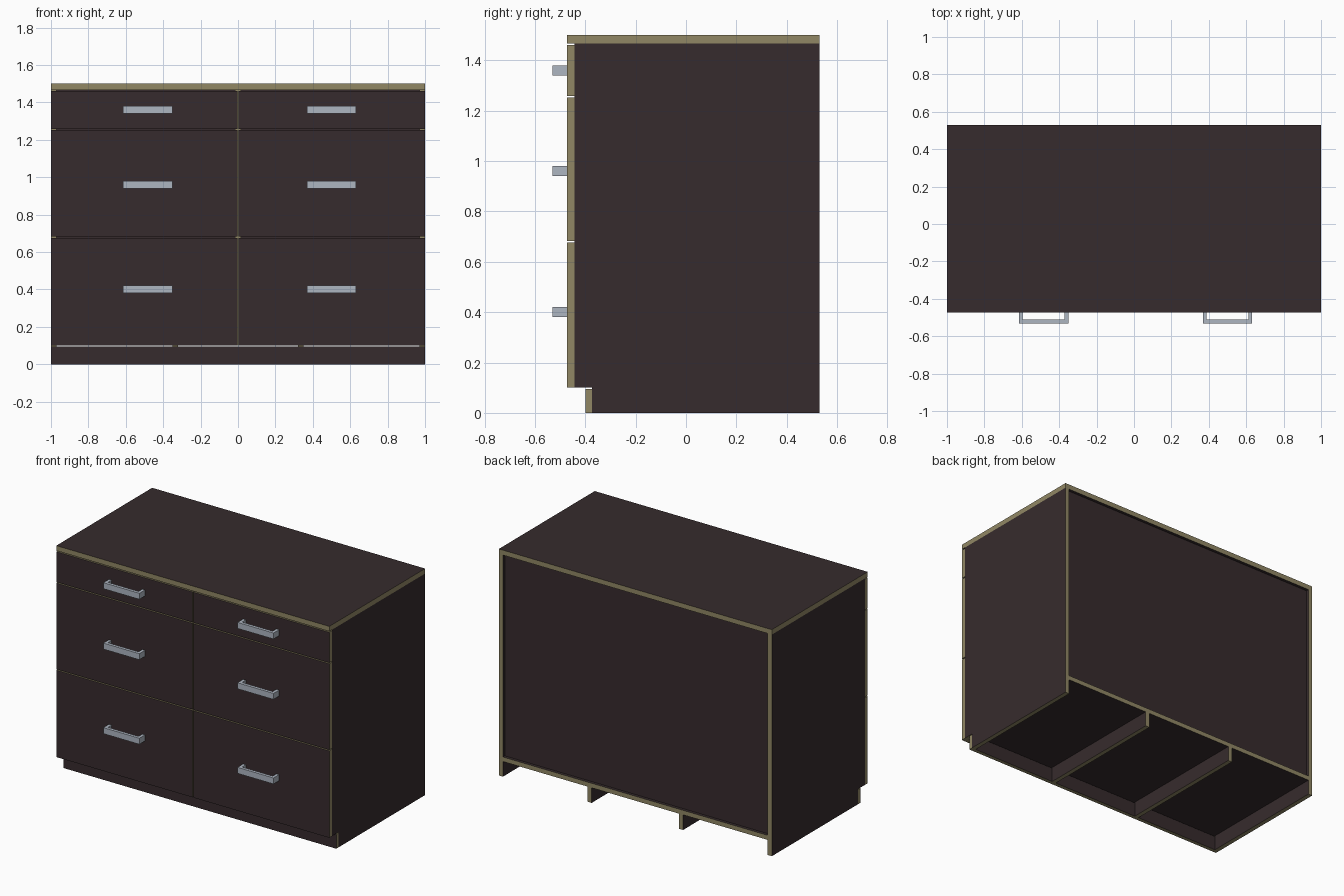
import bpy, bmesh

if "Cube" in bpy.data.objects:
    bpy.data.objects.remove(bpy.data.objects["Cube"])

def material(name, rgb):
    m = bpy.data.materials.new(name)
    m.diffuse_color = (*rgb, 1)
    m.use_nodes = True
    m.node_tree.nodes["Principled BSDF"].inputs["Base Color"].default_value = m.diffuse_color
    return m

DARK = material("dark_brown_veneer", (0.037, 0.024, 0.026))
EDGE = material("tan_edge", (0.285, 0.245, 0.130))
METAL = material("grey_metal", (0.42, 0.465, 0.535))

def prism(name, profile, axis, lo, hi, mats):
    """Extrude a 2D profile along an axis; caps get slot 0, rims the last slot."""
    def place(p, t):
        c = list(p)
        c.insert(axis, t)
        return c
    bm = bmesh.new()
    face = bm.faces.new([bm.verts.new(place(p, lo)) for p in profile])
    ext = bmesh.ops.extrude_face_region(bm, geom=[face])
    for v in ext["geom"]:
        if isinstance(v, bmesh.types.BMVert):
            v.co[axis] = hi
    bmesh.ops.recalc_face_normals(bm, faces=bm.faces)
    for f in bm.faces:
        f.material_index = 0 if abs(f.normal[axis]) > 0.9 else len(mats) - 1
    me = bpy.data.meshes.new(name)
    bm.to_mesh(me)
    bm.free()
    for m in mats:
        me.materials.append(m)
    ob = bpy.data.objects.new(name, me)
    bpy.context.collection.objects.link(ob)
    return ob

def panel(name, x, y, z):
    """Board with veneered broad faces and tan edges."""
    r = [x, y, z]
    axis = min(range(3), key=lambda i: r[i][1] - r[i][0])
    lo, hi = r.pop(axis)
    (a0, a1), (b0, b1) = r
    return prism(name, [(a0, b0), (a1, b0), (a1, b1), (a0, b1)],
                 axis, lo, hi, [DARK, EDGE])

FRONT, CASE, BACK = -0.473, -0.443, 0.53
TOP, T, KICK = 1.467, 0.03, 0.10

# Top board, floor board, recessed back and central divider
panel("top_board", (-1, 1), (FRONT, BACK), (TOP, 1.5))
panel("floor_board", (-1 + T, 1 - T), (CASE, BACK), (KICK, KICK + T))
panel("back_board", (-1 + T, 1 - T), (BACK - 0.035, BACK - 0.02), (KICK + T, TOP))
panel("divider", (-T / 2, T / 2), (CASE, BACK - 0.035), (KICK + T, TOP))

# Side boards with a toe notch
side = [(-0.374, 0), (BACK, 0), (BACK, TOP), (CASE, TOP), (CASE, KICK), (-0.374, KICK)]
prism("left_side", side, 0, -1, -1 + T, [DARK, EDGE])
prism("right_side", side, 0, 1 - T, 1, [DARK, EDGE])

# Toe board and the supports under the floor
panel("toe_board", (-1, 1), (-0.40, -0.374), (0, 0.095))
for label, x in (("left", -0.335), ("right", 0.335)):
    panel(label + "_floor_support", (x - T / 2, x + T / 2), (-0.374, BACK), (0, KICK))

# Drawer fronts with U-shaped bar handles
rows = [("bottom", 0.10, 0.676, 0.40), ("middle", 0.682, 1.253, 0.96),
        ("upper", 1.259, 1.461, 1.36)]
for row, z0, z1, hz in rows:
    for label, x, hx in (("left", (-1, -0.004), -0.483), ("right", (0.004, 1), 0.5)):
        panel(f"{row}_{label}_drawer_front", x, (FRONT, CASE), (z0, z1))
        w, t, y = 0.132, 0.02, -0.531
        u = [(hx - w, FRONT), (hx - w, y), (hx + w, y), (hx + w, FRONT),
             (hx + w - t, FRONT), (hx + w - t, y + t),
             (hx - w + t, y + t), (hx - w + t, FRONT)]
        prism(f"{row}_{label}_handle", u, 2, hz - 0.02, hz + 0.02, [METAL])
